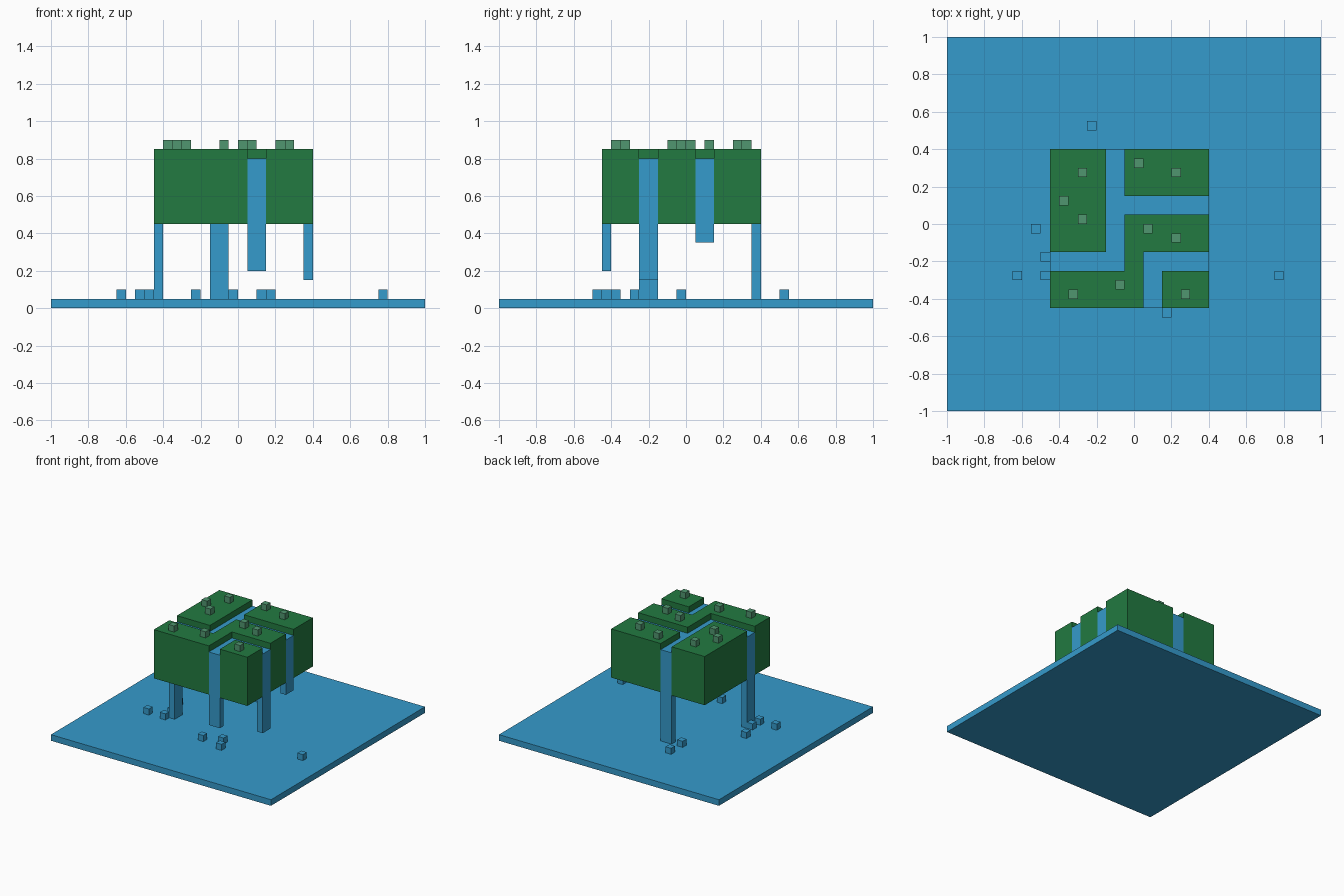
import bpy, bmesh, math
from mathutils import Vector

if "Cube" in bpy.data.objects:
    bpy.data.objects.remove(bpy.data.objects["Cube"])

U = 0.05  # size of one voxel


def material(name, rgb):
    m = bpy.data.materials.new(name)
    lin = [c / 12.92 if c <= 0.04045 else ((c + 0.055) / 1.055) ** 2.4
           for c in (v / 255 for v in rgb)]
    m.diffuse_color = (*lin, 1)
    m.use_nodes = True
    m.node_tree.nodes["Principled BSDF"].inputs["Base Color"].default_value = m.diffuse_color
    return m


WATER = material("water blue", (53, 155, 204))
GRASS = material("grass green", (34, 122, 65))
TUFT = material("pale green", (80, 150, 112))


def cells(x0, x1, y0, y1, z0, z1):
    """Voxels filling a box given in model units."""
    a = [round(v / U) for v in (x0, x1, y0, y1, z0, z1)]
    return {(x, y, z) for x in range(a[0], a[1])
            for y in range(a[2], a[3]) for z in range(a[4], a[5])}


def cubes(spots, z):
    """Single voxels centred on the given x, y spots."""
    return {(math.floor(x / U), math.floor(y / U), round(z / U)) for x, y in spots}


def voxel_object(name, vox, mat):
    """Outer skin of a voxel set, with flat areas merged."""
    bm = bmesh.new()
    verts = {}

    def vert(p):
        if p not in verts:
            verts[p] = bm.verts.new(Vector(p) * U)
        return verts[p]

    for c in vox:
        for axis in range(3):
            for side in (0, 1):
                n = list(c)
                n[axis] += 1 if side else -1
                if tuple(n) in vox:
                    continue
                quad = []
                for s, t in ((0, 0), (1, 0), (1, 1), (0, 1)):
                    p = list(c)
                    p[axis] += side
                    p[(axis + 1) % 3] += s
                    p[(axis + 2) % 3] += t
                    quad.append(vert(tuple(p)))
                bm.faces.new(quad if side else quad[::-1])
    bmesh.ops.dissolve_limit(bm, angle_limit=0.01, verts=bm.verts[:], edges=bm.edges[:])
    me = bpy.data.meshes.new(name)
    bm.to_mesh(me)
    bm.free()
    me.materials.append(mat)
    ob = bpy.data.objects.new(name, me)
    bpy.context.collection.objects.link(ob)
    return ob


# Lake plate
voxel_object("lake", cells(-1, 1, -1, 1, 0, 0.05), WATER)

# Two separate streams on the island: x0, x1, y0, y1
streams = [(-0.15, -0.05, -0.25, 0.4), (-0.05, 0.4, 0.05, 0.15),
           (-0.45, -0.15, -0.25, -0.15),
           (0.05, 0.4, -0.25, -0.15), (0.05, 0.15, -0.45, -0.25)]
# Waterfalls at the island edge: x0, x1, y0, y1, lower end
falls = [(-0.15, -0.05, 0.35, 0.4, 0.05), (-0.45, -0.4, -0.25, -0.15, 0.05),
         (0.35, 0.4, 0.05, 0.15, 0.35), (0.35, 0.4, -0.25, -0.15, 0.15),
         (0.05, 0.15, -0.45, -0.4, 0.2)]

water, carved = set(), set()
for s in streams:
    water |= cells(*s, 0.75, 0.8)
    carved |= cells(*s, 0.75, 0.85)
for x0, x1, y0, y1, low in falls:
    water |= cells(x0, x1, y0, y1, low, 0.8)
voxel_object("streams_and_waterfalls", water, WATER)

# Floating island with the water carved out
voxel_object("island", cells(-0.45, 0.4, -0.45, 0.4, 0.45, 0.85) - water - carved, GRASS)

# Plant tufts on the island
voxel_object("plant_tufts", cubes(
    [(-0.275, 0.275), (0.025, 0.325), (0.225, 0.275), (-0.375, 0.125),
     (-0.275, 0.025), (0.075, -0.025), (0.225, -0.075), (-0.075, -0.325),
     (-0.325, -0.375), (0.275, -0.375)], 0.85), TUFT)

# Splash drops on the lake
voxel_object("splash_drops", cubes(
    [(-0.225, 0.525), (-0.225, 0.375), (-0.525, -0.025), (-0.475, -0.175),
     (-0.625, -0.275), (-0.475, -0.275), (0.775, -0.275), (0.175, -0.475),
     (-0.025, -0.425), (0.125, -0.375)], 0.05), WATER)
